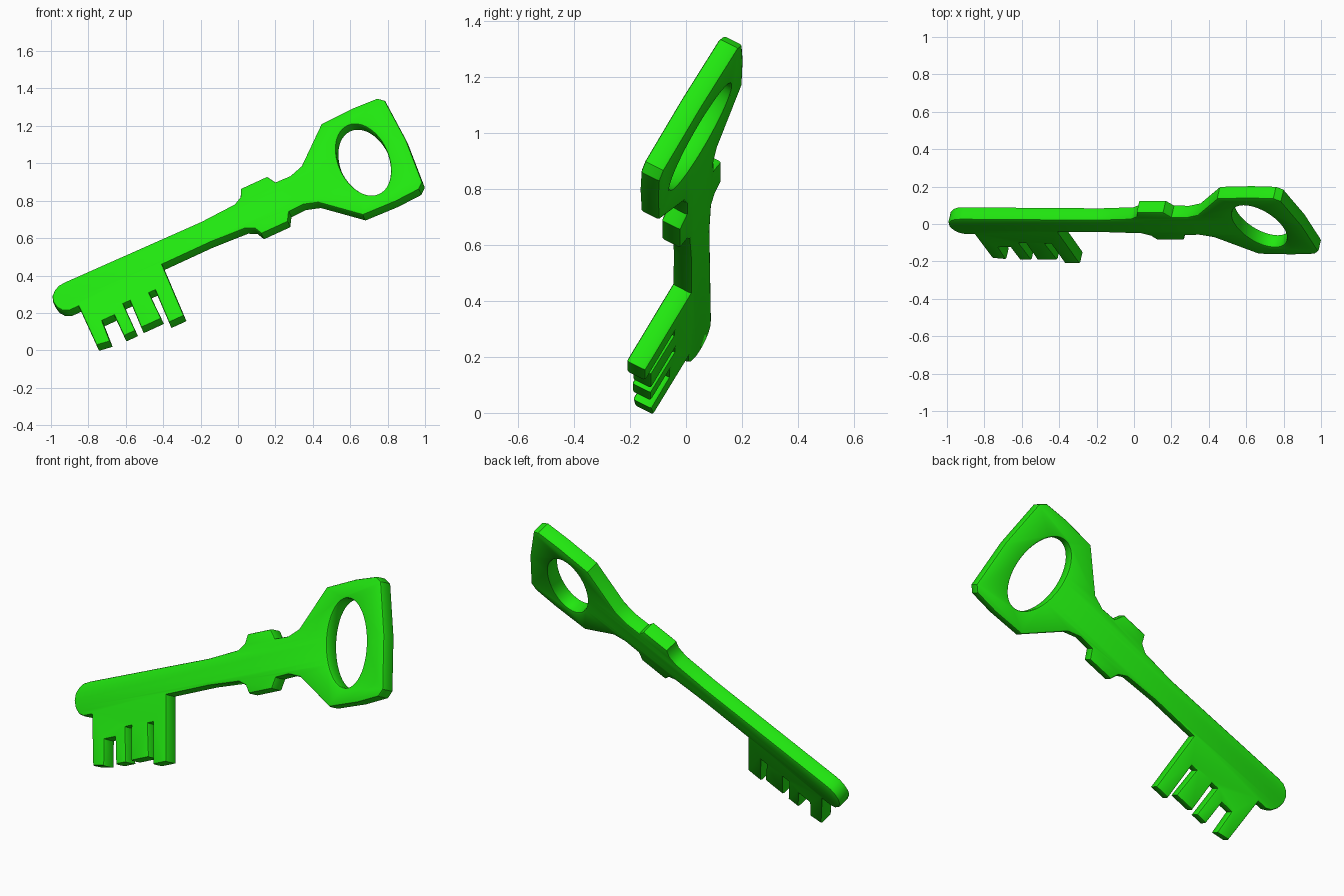
import bpy, bmesh
from math import sin, cos, pi, radians
from mathutils import Matrix

if "Cube" in bpy.data.objects:
    bpy.data.objects.remove(bpy.data.objects["Cube"])

THICK, BEVEL = 0.078, 0.010

# Collar and bow: upper half of the outline, mirrored for the lower half
upper = [(-0.18, 0.069), (0.02, 0.081), (0.065, 0.107), (0.085, 0.152),
         (0.24, 0.152), (0.268, 0.10), (0.354, 0.097), (0.43, 0.123),
         (0.62, 0.306), (0.81, 0.314), (0.95, 0.306), (0.982, 0.275), (0.997, 0.0)]
lower = [(x, -y) for x, y in upper[-2::-1]]

# Teeth of the bit, from the bow side towards the tip
bit = [(-0.466, -0.07), (-0.474, -0.41), (-0.562, -0.41), (-0.557, -0.195),
       (-0.593, -0.195), (-0.590, -0.368), (-0.708, -0.368), (-0.703, -0.19),
       (-0.743, -0.19), (-0.743, -0.37), (-0.811, -0.37), (-0.812, -0.23),
       (-0.883, -0.23), (-0.890, -0.365), (-0.965, -0.352), (-0.965, -0.09)]

# Rounded tip
tip = [(-1.02, -0.09), (-1.052, -0.074), (-1.073, -0.042), (-1.08, 0.0),
       (-1.070, 0.036), (-1.045, 0.062), (-1.015, 0.077), (-0.975, 0.080)]

# Oval finger hole
hole = [(0.745 + 0.133 * cos(2 * pi * i / 48), 0.228 * sin(2 * pi * i / 48))
        for i in range(48)]


def add_loop(curve, pts):
    s = curve.splines.new('POLY')
    s.points.add(len(pts) - 1)
    for p, (x, y) in zip(s.points, pts):
        p.co = (x, y, 0, 1)
    s.use_cyclic_u = True


# Filled, extruded and softly bevelled profile
curve = bpy.data.curves.new("key_profile", 'CURVE')
curve.dimensions = '2D'
curve.fill_mode = 'BOTH'
curve.extrude = THICK / 2 - BEVEL
curve.bevel_depth = BEVEL
curve.bevel_resolution = 1
curve.offset = -BEVEL
add_loop(curve, (upper + lower + bit + tip)[::-1])
add_loop(curve, hole)
profile = bpy.data.objects.new("key_profile", curve)
bpy.context.collection.objects.link(profile)

# Turn the profile into a clean mesh
deps = bpy.context.evaluated_depsgraph_get()
mesh = bpy.data.meshes.new_from_object(profile.evaluated_get(deps))
bpy.data.objects.remove(profile)
bm = bmesh.new()
bm.from_mesh(mesh)
bmesh.ops.remove_doubles(bm, verts=bm.verts, dist=0.0005)
bmesh.ops.recalc_face_normals(bm, faces=bm.faces)
bm.to_mesh(mesh)
bm.free()

key = bpy.data.objects.new("key", mesh)
bpy.context.collection.objects.link(key)

# Lean the key back about its own length, then raise the bow end
key.matrix_world = (Matrix.Translation((0, 0.02, 0.693))
                    @ Matrix.Rotation(radians(-24.6), 4, 'Y')
                    @ Matrix.Rotation(radians(61.0), 4, 'X'))

# Green finish
mat = bpy.data.materials.new("green")
mat.diffuse_color = (0.015, 0.8, 0.005, 1)
mat.use_nodes = True
mat.node_tree.nodes["Principled BSDF"].inputs["Base Color"].default_value = mat.diffuse_color
mesh.materials.clear()
mesh.materials.append(mat)

bpy.context.view_layer.objects.active = key
key.select_set(True)
bpy.ops.object.shade_smooth_by_angle(angle=radians(35))
